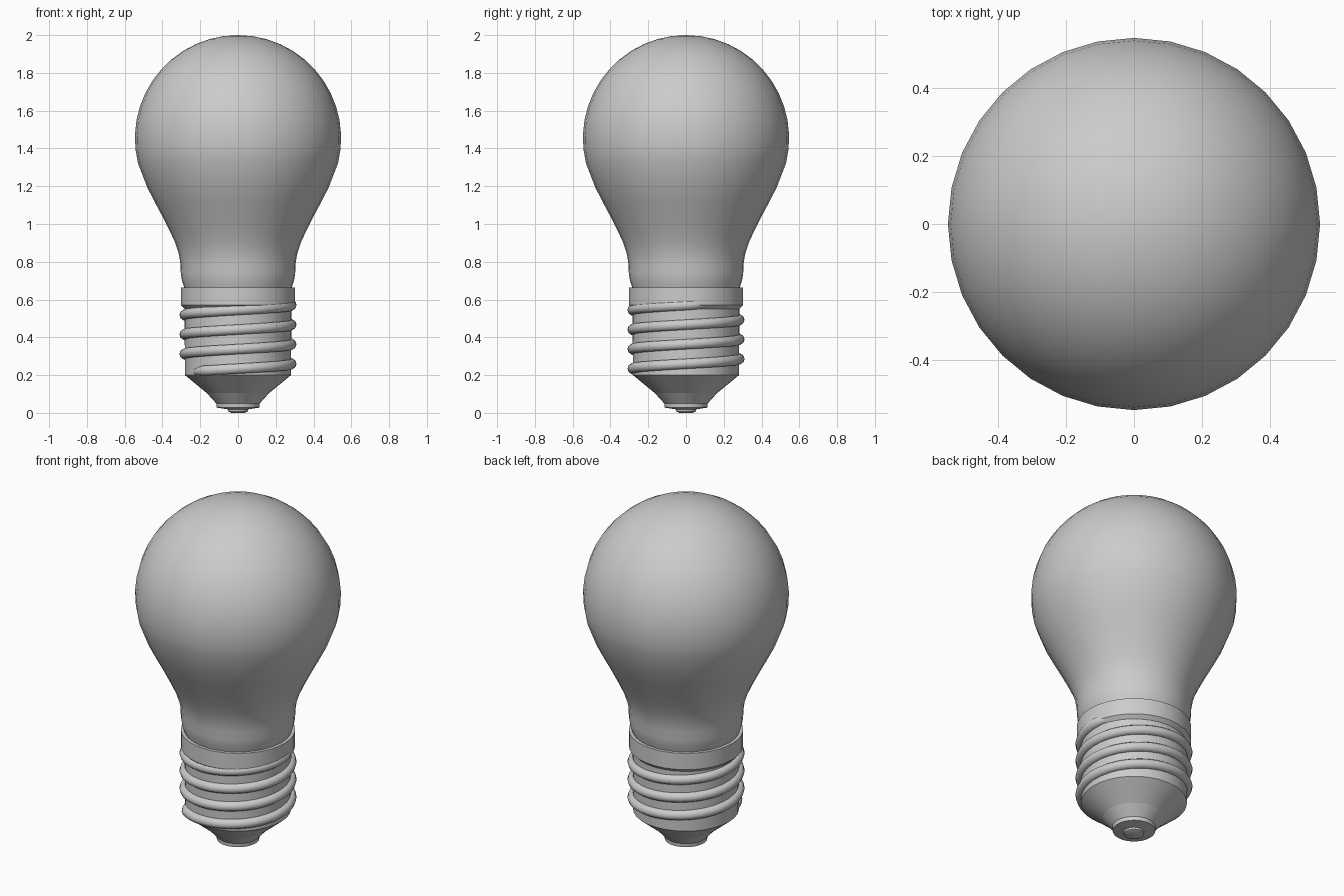
import bpy
import bmesh
from math import sin, cos, pi, radians

if "Cube" in bpy.data.objects:
    bpy.data.objects.remove(bpy.data.objects["Cube"])

SIDES = 32


def finish(name, bm, angle):
    bmesh.ops.recalc_face_normals(bm, faces=bm.faces)
    mesh = bpy.data.meshes.new(name)
    bm.to_mesh(mesh)
    bm.free()
    obj = bpy.data.objects.new(name, mesh)
    bpy.context.collection.objects.link(obj)
    bpy.ops.object.select_all(action='DESELECT')
    bpy.context.view_layer.objects.active = obj
    obj.select_set(True)
    bpy.ops.object.shade_smooth_by_angle(angle=radians(angle))
    return obj


def skin(bm, rings, closed):
    for a, b in zip(rings, rings[1:]):
        n = len(a)
        for i in range(n if closed else n - 1):
            j = (i + 1) % n
            bm.faces.new((a[i], a[j], b[j], b[i]))


def lathe(name, profile, angle=25):
    """Revolve (radius, z) points around the z axis; radius 0 makes a pole."""
    bm = bmesh.new()
    rings = [[bm.verts.new((r * cos(2 * pi * i / SIDES), r * sin(2 * pi * i / SIDES), z))
              for i in range(SIDES)] for r, z in profile]
    skin(bm, rings, True)
    bmesh.ops.remove_doubles(bm, verts=bm.verts, dist=1e-5)
    return finish(name, bm, angle)


# Glass envelope: round top flowing into a narrow neck
R, CZ = 0.546, 1.454
arc = [(R * cos(radians(a)), CZ + R * sin(radians(a))) for a in range(82, -29, -8)]
neck = [(0.481, 1.195), (0.44, 1.115), (0.40, 1.04), (0.362, 0.965), (0.332, 0.90),
        (0.313, 0.84), (0.305, 0.79), (0.303, 0.74), (0.297, 0.70), (0.282, 0.655)]
lathe("glass_bulb", [(0, CZ + R)] + arc[:-1] + neck, 40)

# Metal cap: collar, core and lower cone
lathe("screw_cap", [(0.275, 0.665), (0.303, 0.665), (0.303, 0.57), (0.283, 0.55),
                    (0.281, 0.20), (0.165, 0.105)])

# Insulator and tip contact
lathe("insulator", [(0.165, 0.105), (0.115, 0.05), (0.113, 0.028), (0.05, 0.018)])
lathe("tip_contact", [(0.055, 0.022), (0.053, 0.008), (0.035, 0.0), (0, 0.0)])

# Screw thread: round helix whose ends sink into the cap
bm = bmesh.new()
start, end, step, tube_sides = 208, 1487, 7.5, 10
steps = int((end - start) / step)
rings = []
for k in range(steps + 1):
    deg = start + (end - start) * k / steps
    t = radians(deg)
    fade = min(1, (deg - start) / 22, (end - deg) / 40)
    tube = 0.014 + 0.014 * fade
    radius = 0.262 + 0.02 * fade
    z = 0.26 + 0.1035 * (deg - 360) / 360
    rings.append([bm.verts.new(((radius + tube * cos(p)) * cos(t),
                                (radius + tube * cos(p)) * sin(t), z + tube * sin(p)))
                  for p in (2 * pi * i / tube_sides for i in range(tube_sides))])
skin(bm, rings, True)
bm.faces.new(rings[0])
bm.faces.new(rings[-1])
finish("screw_thread", bm, 50)
